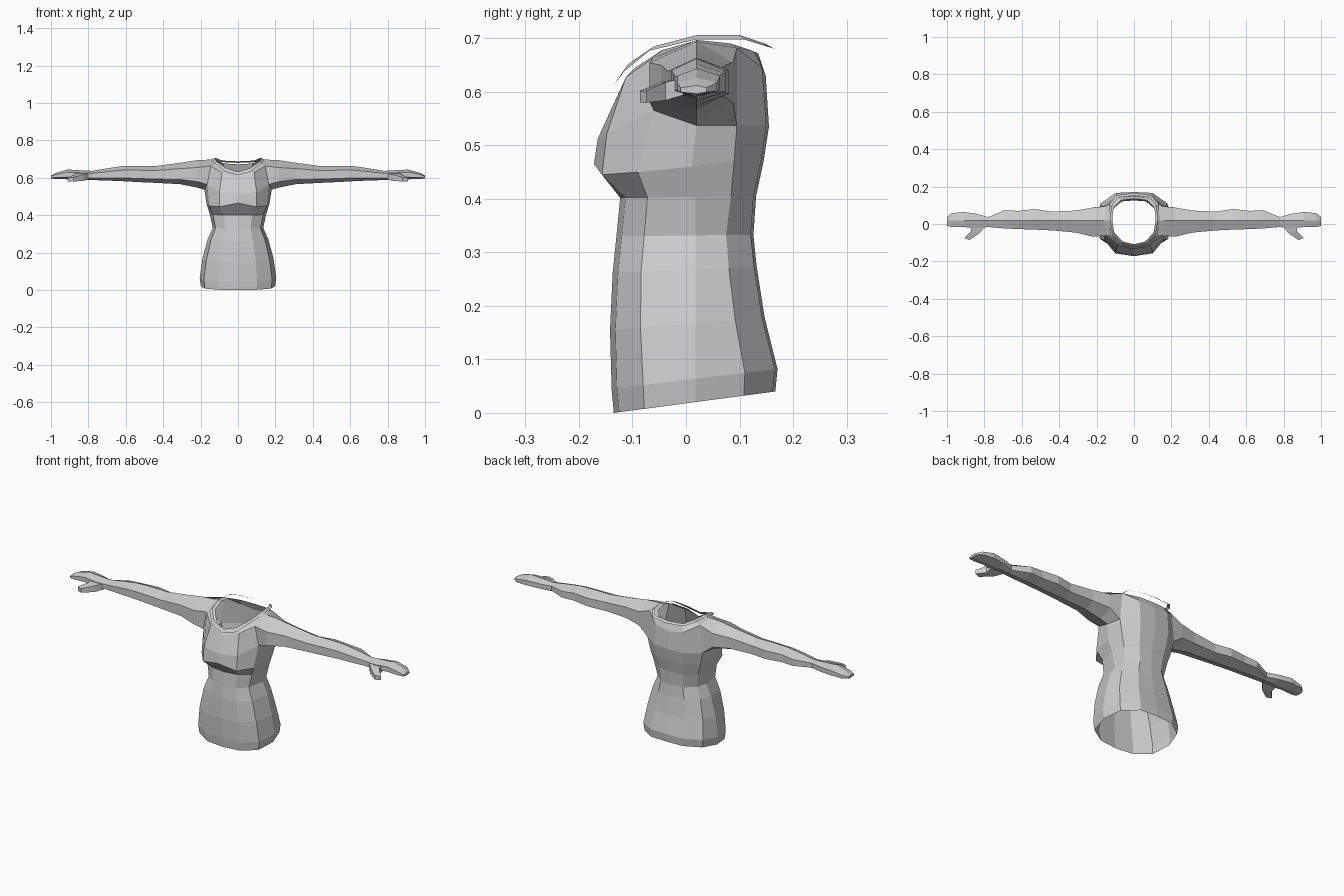
import bpy, bmesh
from mathutils import Vector

cube = bpy.data.objects.get("Cube")
if cube:
    bpy.data.objects.remove(cube, do_unlink=True)

grey = bpy.data.materials.new("plain grey")
grey.use_nodes = True
grey.diffuse_color = (0.6, 0.6, 0.6, 1)
grey.node_tree.nodes["Principled BSDF"].inputs["Base Color"].default_value = (0.6, 0.6, 0.6, 1)


def finish(bm, name):
    """Turn a left half into a mirrored, flat shaded object."""
    bmesh.ops.recalc_face_normals(bm, faces=bm.faces)
    mesh = bpy.data.meshes.new(name)
    bm.to_mesh(mesh)
    bm.free()
    mesh.materials.append(grey)
    ob = bpy.data.objects.new(name, mesh)
    bpy.context.collection.objects.link(ob)
    mirror = ob.modifiers.new("Mirror", 'MIRROR')
    mirror.use_axis[0] = True
    mirror.use_clip = True
    mirror.merge_threshold = 0.0005
    return ob


def add_row(bm, points):
    return [bm.verts.new(p) for p in points]


def bridge(bm, a, b, closed=False, skip=()):
    n = len(a)
    for i in range(n if closed else n - 1):
        if i not in skip:
            j = (i + 1) % n
            bm.faces.new((a[i], a[j], b[j], b[i]))


def waist_row(zf, zb, yf, yb, w, y_front_side, y_back_side):
    """Half ring from front centre, around the left side, to back centre."""
    xy = [(0, yf), (0.5 * w, yf + 0.01), (0.89 * w, y_front_side), (w, 0.018),
          (0.87 * w, y_back_side), (0.48 * w, yb - 0.005), (0, yb)]
    return [(x, y, zf + (zb - zf) * (y - yf) / (yb - yf)) for x, y in xy]


# Lower torso: front z, back z, front y, back y, half width, side edge ys
lower = [
    (0.000, 0.040, -0.135, 0.167, 0.198, -0.078, 0.108),
    (0.045, 0.082, -0.139, 0.171, 0.205, -0.080, 0.110),
    (0.155, 0.178, -0.142, 0.147, 0.190, -0.085, 0.092),
    (0.262, 0.274, -0.137, 0.132, 0.163, -0.084, 0.080),
    (0.330, 0.333, -0.130, 0.126, 0.135, -0.078, 0.075),
    (0.402, 0.405, -0.123, 0.131, 0.150, -0.072, 0.084),
]
# Chest, armpit, shoulder and neck rows
bust = [(0, -0.172, 0.465), (0.10, -0.157, 0.445), (0.155, -0.090, 0.450),
        (0.168, 0.010, 0.460), (0.150, 0.090, 0.470), (0.080, 0.140, 0.470), (0, 0.145, 0.470)]
armpit = [(0, -0.165, 0.512), (0.10, -0.148, 0.522), (0.165, -0.060, 0.565),
          (0.180, 0.020, 0.537), (0.165, 0.095, 0.537), (0.085, 0.150, 0.537), (0, 0.155, 0.535)]
shoulder = [(0, -0.125, 0.600), (0.085, -0.112, 0.628), (0.145, -0.062, 0.663),
            (0.160, 0.020, 0.697), (0.150, 0.095, 0.682), (0.085, 0.142, 0.645), (0, 0.149, 0.630)]
neck = [(0, -0.108, 0.615), (0.06, -0.095, 0.645), (0.105, -0.045, 0.678),
        (0.116, 0.020, 0.696), (0.110, 0.085, 0.690), (0.070, 0.126, 0.676), (0, 0.135, 0.672)]

bm = bmesh.new()
rows = [add_row(bm, waist_row(*r)) for r in lower]
rows += [add_row(bm, p) for p in (bust, armpit, shoulder, neck)]
for i in range(len(rows) - 1):
    # the armhole is left open between armpit and shoulder
    bridge(bm, rows[i], rows[i + 1], skip=(2, 3) if i == 7 else ())

# Arm and hand: x, front y, back y, top z, bottom z
arm = [
    (0.22, -0.068, 0.088, 0.694, 0.548),
    (0.31, -0.046, 0.072, 0.680, 0.566),
    (0.44, -0.034, 0.066, 0.663, 0.573),
    (0.53, -0.030, 0.080, 0.664, 0.577),
    (0.62, -0.027, 0.070, 0.662, 0.582),
    (0.69, -0.024, 0.074, 0.652, 0.585),
    (0.78, -0.016, 0.037, 0.637, 0.588),
    (0.84, -0.024, 0.054, 0.640, 0.590),
    (0.91, -0.016, 0.064, 0.644, 0.592),
    (0.975, -0.016, 0.058, 0.626, 0.594),
    (1.00, -0.010, 0.038, 0.612, 0.596),
]
a, s = rows[7], rows[8]
ring = [s[3], s[2], a[2], a[3], a[4], s[4]]
for x, yf, yb, zt, zb in arm:
    h = zt - zb
    hi, lo = zt - 0.27 * h, zb + 0.22 * h
    nxt = add_row(bm, [(x, 0.02, zt), (x, yf, hi), (x, yf, lo),
                       (x, 0.02, zb), (x, yb, lo), (x, yb, hi)])
    bridge(bm, ring, nxt, closed=True)
    ring = nxt
bm.faces.new(ring)
finish(bm, "torso_and_arms")

# Thumbs: tapered blocks angled forward from the palms
bm = bmesh.new()
prev = None
for x0, x1, y0, y1, z0, z1 in [(0.79, 0.87, -0.005, -0.005, 0.594, 0.626),
                               (0.825, 0.872, -0.048, -0.038, 0.584, 0.618),
                               (0.880, 0.908, -0.086, -0.074, 0.580, 0.602)]:
    sec = add_row(bm, [(x0, y0, z0), (x1, y1, z0), (x1, y1, z1), (x0, y0, z1)])
    if prev:
        bridge(bm, prev, sec, closed=True)
    else:
        bm.faces.new(sec)
    prev = sec
bm.faces.new(prev)
finish(bm, "thumbs")

# Collar: thin open strip floating around the neckline
edge = [(0, -0.120, 0.632), (0.065, -0.108, 0.652), (0.112, -0.060, 0.685),
        (0.126, 0.020, 0.706), (0.118, 0.100, 0.706), (0.085, 0.142, 0.692), (0, 0.152, 0.688)]
bm = bmesh.new()
inner = add_row(bm, edge)
outer = []
for x, y, z in edge:
    out = Vector((x, y - 0.02, 0)).normalized() * 0.014
    drop = 0.018 if y < -0.1 else 0.008
    outer.append(bm.verts.new((x + out.x, y + out.y, z - drop)))
bridge(bm, inner, outer)
finish(bm, "collar")
